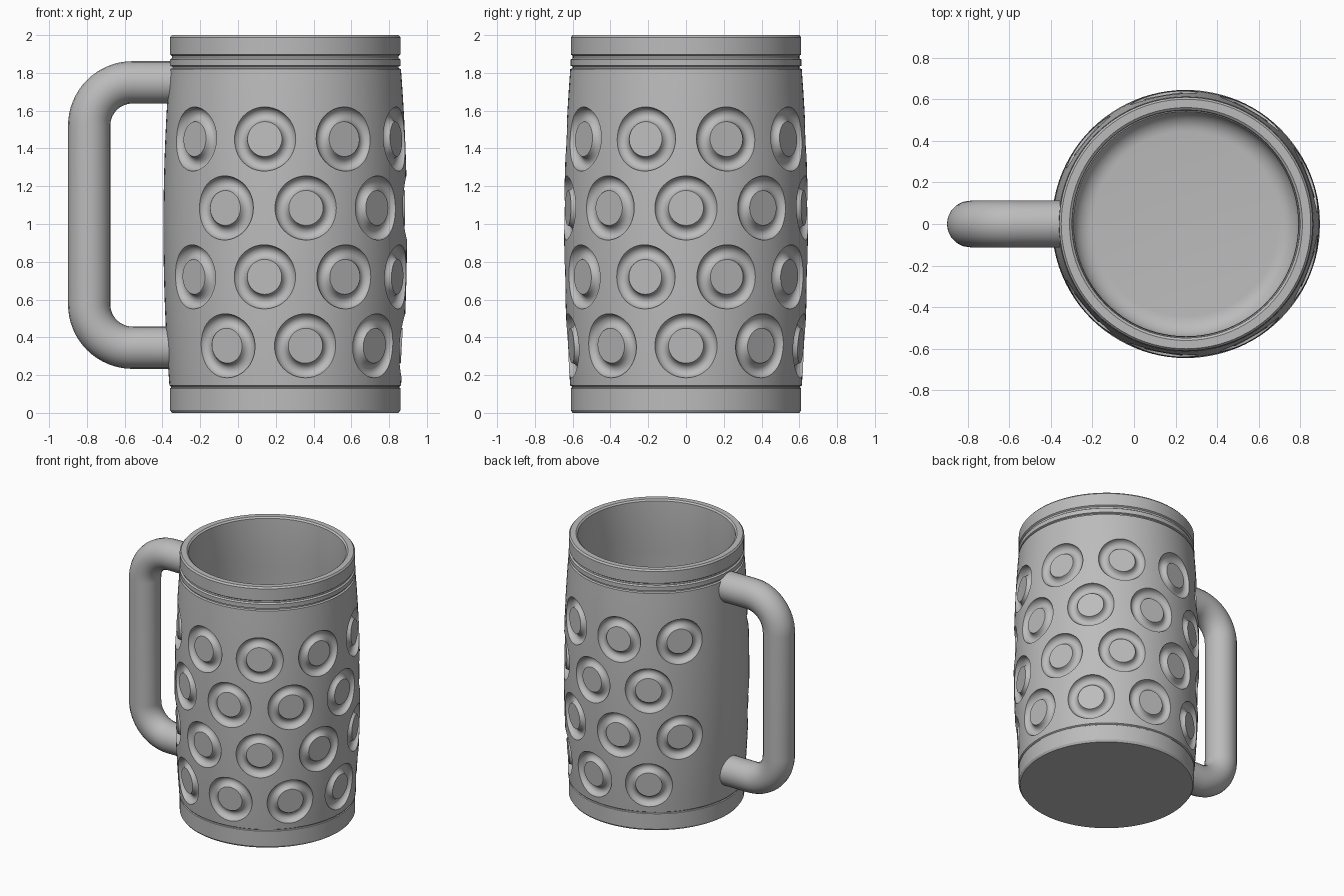
import bpy, bmesh, math
from mathutils import Matrix, Vector

if "Cube" in bpy.data.objects:
    bpy.data.objects.remove(bpy.data.objects["Cube"])

CENTRE = 0.25          # mug axis along x
MID = 0.98             # height of the widest point

grey = bpy.data.materials.new("plain_grey")
grey.use_nodes = True
grey.diffuse_color = (0.5, 0.5, 0.5, 1)
grey.node_tree.nodes["Principled BSDF"].inputs["Base Color"].default_value = (0.5, 0.5, 0.5, 1)


def lathe(bm, profile, steps, matrix):
    """Spin a closed (radius, height) profile around z and place it."""
    part = bmesh.new()
    verts = [part.verts.new((r, 0, z)) for r, z in profile]
    edges = [part.edges.new(pair) for pair in zip(verts, verts[1:])]
    bmesh.ops.spin(part, geom=verts + edges, axis=(0, 0, 1), cent=(0, 0, 0),
                   angle=math.tau, steps=steps, use_duplicate=False)
    bmesh.ops.remove_doubles(part, verts=part.verts, dist=0.0005)
    bmesh.ops.recalc_face_normals(part, faces=part.faces)
    part.transform(matrix)
    temp = bpy.data.meshes.new("temp")
    part.to_mesh(temp)
    part.free()
    bm.from_mesh(temp)
    bpy.data.meshes.remove(temp)


def make_object(name, bm):
    mesh = bpy.data.meshes.new(name)
    bm.to_mesh(mesh)
    bm.free()
    obj = bpy.data.objects.new(name, mesh)
    bpy.context.collection.objects.link(obj)
    mesh.materials.append(grey)
    return obj


def activate(obj):
    bpy.ops.object.select_all(action='DESELECT')
    obj.select_set(True)
    bpy.context.view_layer.objects.active = obj


def barrel(z):
    return 0.612 + 0.033 * (1 - ((z - MID) / 0.85) ** 2)


# Mug body: base band, bulging barrel, neck ring, rim, then the hollow inside
profile = [(0, 0), (0.6, 0), (0.61, 0.015), (0.61, 0.13), (0.604, 0.134), (0.604, 0.139)]
heights = [0.145 + 1.675 * i / 32 for i in range(33)]
profile += [(barrel(z), z) for z in heights]
profile += [(0.6, 1.825), (0.6, 1.833), (0.611, 1.838), (0.611, 1.87), (0.6, 1.878),
            (0.6, 1.89), (0.61, 1.897), (0.61, 1.988), (0.6, 2),
            (0.56, 2), (0.548, 1.99), (0.54, 1.73), (0.555, 1.6), (0.56, 1.1), (0.545, 0.25)]
profile += [(0.445 + 0.1 * math.cos(a), 0.24 - 0.1 * math.sin(a))
            for a in [math.pi / 2 * i / 8 for i in range(1, 9)]]
profile += [(0, 0.14)]
bm = bmesh.new()
lathe(bm, profile, 96, Matrix.Translation((CENTRE, 0, 0)))
body = make_object("mug_body", bm)

# Dimple cutter: a flat middle disc inside a round groove
dimple = [(0, -0.01), (0.0925, -0.01)]
dimple += [(0.131 + 0.039 * math.cos(a), 0.045 * math.sin(a))
           for a in [math.radians(195 + 165 * i / 10) for i in range(11)]]
dimple += [(0.17, 0.1), (0, 0.1)]

# Staggered rows, leaving the handle side plain
bm = bmesh.new()
wide_row = [s * a for a in (20, 60, 100, 140) for s in (-1, 1)]
narrow_row = [-120, -80, -40, 0, 40, 80, 120]
for z, angles in ((1.45, wide_row), (1.085, narrow_row), (0.72, wide_row), (0.355, narrow_row)):
    slope = -2 * 0.033 * (z - MID) / 0.85 ** 2
    for angle in angles:
        a = math.radians(angle)
        out = Vector((math.cos(a), math.sin(a), 0))
        aim = (out - Vector((0, 0, slope))).to_track_quat('Z', 'Y').to_matrix().to_4x4()
        place = Matrix.Translation(Vector((CENTRE, 0, z)) + out * barrel(z))
        lathe(bm, dimple, 48, place @ aim)
cutter = make_object("dimple_cutter", bm)
cutter.hide_render = True

activate(body)
cut = body.modifiers.new("dimples", 'BOOLEAN')
cut.operation = 'DIFFERENCE'
cut.solver = 'EXACT'
cut.object = cutter
bpy.ops.object.modifier_apply(modifier=cut.name)
bpy.data.objects.remove(cutter)
bpy.ops.object.shade_smooth_by_angle(angle=math.radians(30))

# Handle: round tube along a path with two rounded corners
bend, outer_x, top, bottom = 0.23, -0.788, 1.75, 0.345
path = [(-0.32, top)]
for start, cz in ((90, top - bend), (180, bottom + bend)):
    for i in range(17):
        a = math.radians(start + 90 * i / 16)
        path.append((outer_x + bend + bend * math.cos(a), cz + bend * math.sin(a)))
path.append((-0.32, bottom))
curve = bpy.data.curves.new("handle", 'CURVE')
curve.dimensions = '3D'
curve.bevel_depth = 0.112
curve.bevel_resolution = 8
curve.use_fill_caps = True
spline = curve.splines.new('POLY')
spline.points.add(len(path) - 1)
for point, (x, z) in zip(spline.points, path):
    point.co = (x, 0, z, 1)
handle = bpy.data.objects.new("handle", curve)
bpy.context.collection.objects.link(handle)
curve.materials.append(grey)
activate(handle)
bpy.ops.object.convert(target='MESH')
bpy.ops.object.shade_smooth_by_angle(angle=math.radians(30))
